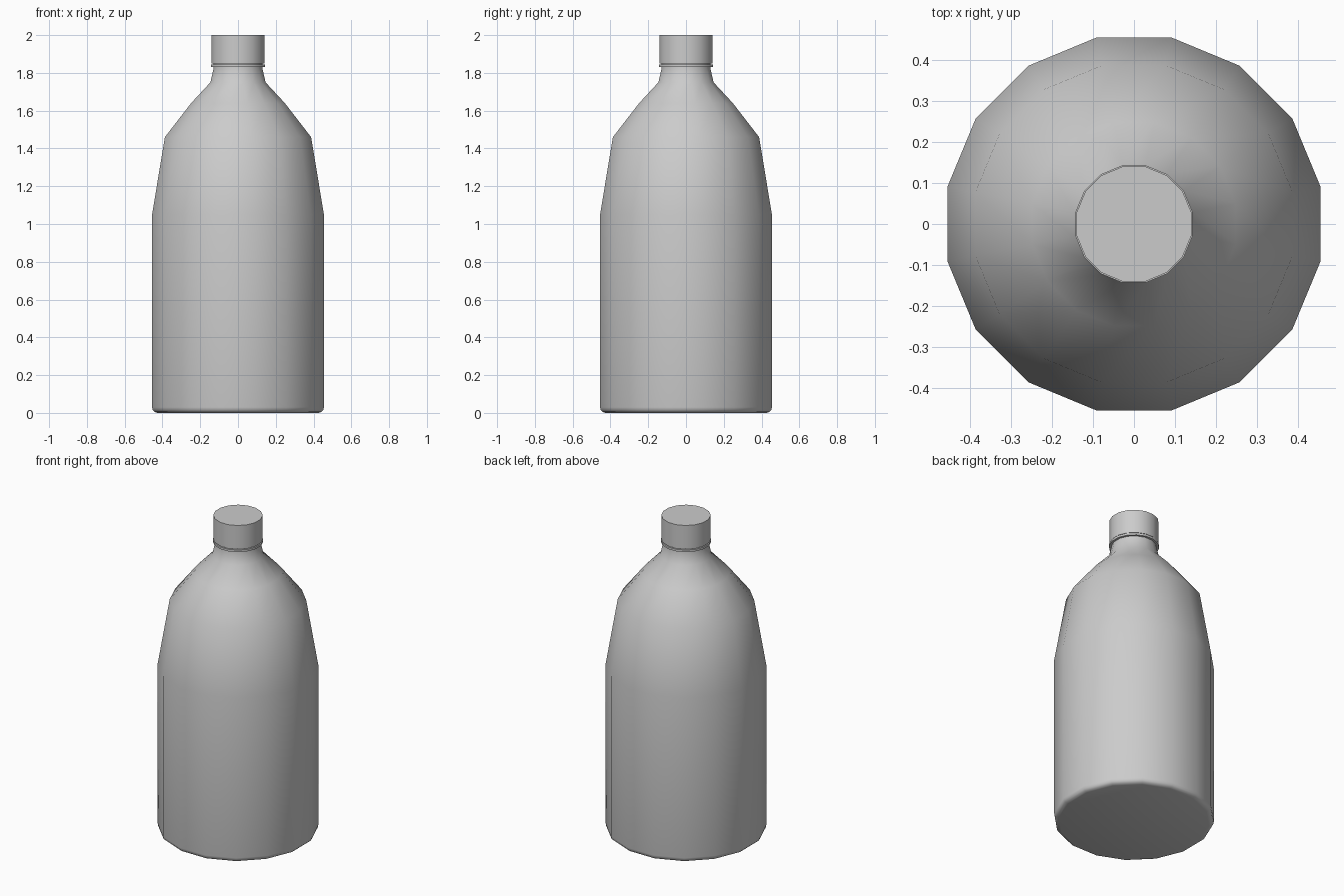
import bpy, bmesh, math

if "Cube" in bpy.data.objects:
    bpy.data.objects.remove(bpy.data.objects["Cube"])

SIDES = 16
FLAT = 1 / math.cos(math.pi / SIDES)  # flat half-width -> corner radius


def lathe(name, profile, angle=40):
    """Closed 16-sided turned solid from (half width, z) points, bottom to top."""
    bm = bmesh.new()
    rings = []
    for w, z in profile:
        r = w * FLAT
        rings.append([bm.verts.new((r * math.cos((i + 0.5) * math.tau / SIDES),
                                    r * math.sin((i + 0.5) * math.tau / SIDES), z))
                      for i in range(SIDES)])
    for a, b in zip(rings, rings[1:]):
        for i in range(SIDES):
            j = (i + 1) % SIDES
            bm.faces.new((a[i], a[j], b[j], b[i]))
    bm.faces.new(rings[0][::-1])
    bm.faces.new(rings[-1])
    mesh = bpy.data.meshes.new(name)
    bm.to_mesh(mesh)
    bm.free()
    obj = bpy.data.objects.new(name, mesh)
    bpy.context.collection.objects.link(obj)
    bpy.ops.object.select_all(action='DESELECT')
    obj.select_set(True)
    bpy.context.view_layer.objects.active = obj
    bpy.ops.object.shade_smooth_by_angle(angle=math.radians(angle))
    return obj


# Body: rounded base, straight wall, tapered shoulder and neck
lathe("bottle_body", [(0.427, 0), (0.442, 0.005), (0.452, 0.015), (0.455, 0.03),
                      (0.455, 1.05), (0.387, 1.46), (0.248, 1.64),
                      (0.146, 1.75), (0.129, 1.825), (0.129, 1.86)], 50)
# Tamper ring under the cap
lathe("cap_ring", [(0.143, 1.832), (0.143, 1.845)])
# Screw cap
lathe("cap", [(0.14, 1.849), (0.14, 2.0)])
